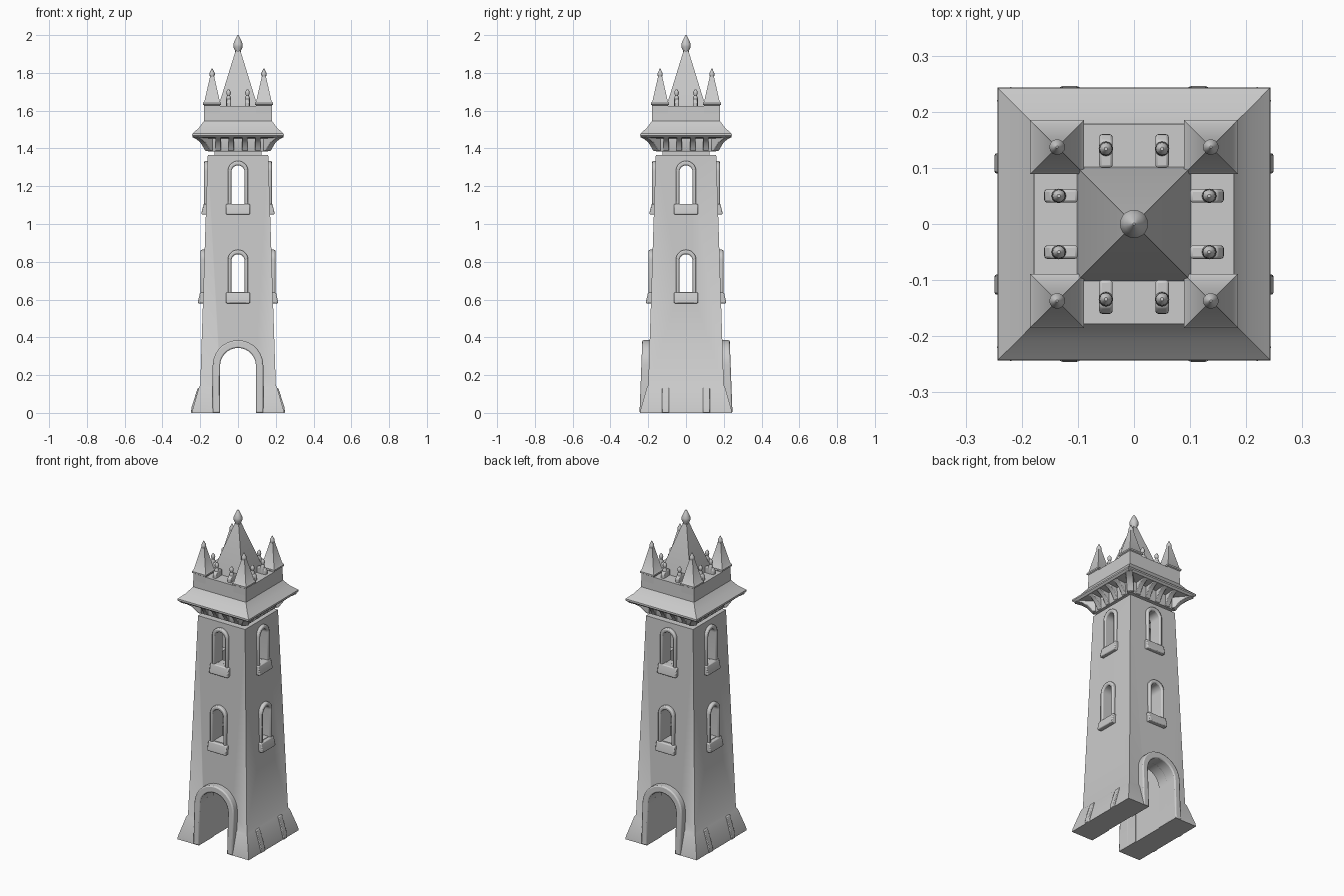
import bpy, bmesh, math
from mathutils import Matrix

if "Cube" in bpy.data.objects:
    bpy.data.objects.remove(bpy.data.objects["Cube"])


def build(name, verts, faces, turn=0.0, bevel=0.0):
    bm = bmesh.new()
    vs = [bm.verts.new(v) for v in verts]
    for f in faces:
        bm.faces.new([vs[i] for i in f])
    bmesh.ops.recalc_face_normals(bm, faces=bm.faces)
    bm.transform(Matrix.Rotation(turn, 4, 'Z'))
    me = bpy.data.meshes.new(name)
    bm.to_mesh(me)
    bm.free()
    ob = bpy.data.objects.new(name, me)
    bpy.context.collection.objects.link(ob)
    if bevel:
        m = ob.modifiers.new("soft_edges", 'BEVEL')
        m.width, m.segments, m.limit_method = bevel, 2, 'ANGLE'
    return ob


def loft(name, rings, n=4, at=(0, 0), bevel=0.0):
    """Stack of (half width, z) rings; four sides gives a square section."""
    k, off = (math.sqrt(2), math.pi / 4) if n == 4 else (1, 0)
    verts = [(at[0] + r * k * math.cos(off + 2 * math.pi * i / n),
              at[1] + r * k * math.sin(off + 2 * math.pi * i / n), z)
             for r, z in rings for i in range(n)]
    faces = [(j * n + i, j * n + (i + 1) % n, (j + 1) * n + (i + 1) % n, (j + 1) * n + i)
             for j in range(len(rings) - 1) for i in range(n)]
    last = (len(rings) - 1) * n
    faces += [tuple(range(n)), tuple(range(last, last + n))]
    return build(name, verts, faces, 0, bevel)


def prism(name, pts, y0, y1, turn=0.0, bevel=0.0):
    """Extrude an (x, z) outline along y."""
    n = len(pts)
    verts = [(x, y, z) for y in (y0, y1) for x, z in pts]
    faces = [(i, (i + 1) % n, n + (i + 1) % n, n + i) for i in range(n)]
    faces += [tuple(range(n)), tuple(range(n, 2 * n))]
    return build(name, verts, faces, turn, bevel)


def arch(half, z0, top, n=14):
    pts = [(half, z0)]
    for i in range(n + 1):
        a = math.pi * i / n
        pts.append((half * math.cos(a), top - half + half * math.sin(a)))
    return pts + [(-half, z0)]


def arch_frame(name, inner, outer, front, back, lean, turn):
    verts = []
    for (xi, zi), (xo, zo) in zip(inner, outer):
        verts += [(xi, -front + lean * zi, zi), (xo, -front + lean * zo, zo),
                  (xo, -back, zo), (xi, -back, zi)]
    n = len(inner)
    faces = [(4 * j + i, 4 * j + (i + 1) % 4, 4 * j + 4 + (i + 1) % 4, 4 * j + 4 + i)
             for j in range(n - 1) for i in range(4)]
    faces += [(0, 1, 2, 3), tuple(range(4 * n - 4, 4 * n))]
    return build(name, verts, faces, turn, 0.007)


QUARTERS = [i * math.pi / 2 for i in range(4)]

# tapered shaft with flared plinth
shaft = loft("tower_shaft", [(0.243, 0), (0.24, 0.02), (0.207, 0.135), (0.2, 0.145), (0.16, 1.365)])

# openings: hollow core, through passage, two tiers of windows
cutters = [loft("core_cutter", [(0.1, -0.1), (0.1, 1.34)]),
           prism("door_cutter", arch(0.096, -0.05, 0.345), -0.4, 0.4)]
for z0, top in ((0.64, 0.84), (1.105, 1.31)):
    for turn in QUARTERS[:2]:
        cutters.append(prism("window_cutter", arch(0.035, z0, top), -0.4, 0.4, turn))
bpy.context.view_layer.objects.active = shaft
for c in cutters:
    m = shaft.modifiers.new("cut", 'BOOLEAN')
    m.operation, m.solver, m.object = 'DIFFERENCE', 'EXACT', c
    bpy.ops.object.modifier_apply(modifier=m.name)
for c in cutters:
    bpy.data.objects.remove(c)

# door surrounds front and back
for turn in (0, math.pi):
    arch_frame("door_surround", arch(0.095, 0, 0.344), arch(0.134, 0, 0.385), 0.246, 0.16, 0.038, turn)

# window surrounds and sills on all four faces
for z0, top, front, sill_z in ((0.63, 0.84, 0.198, 0.58), (1.095, 1.31, 0.179, 1.05)):
    for turn in QUARTERS:
        arch_frame("window_surround", arch(0.035, z0, top), arch(0.054, z0, top + 0.024),
                   front, 0.14, 0, turn)
        prism("window_sill", [(front + 0.014, sill_z), (front + 0.014, sill_z + 0.012),
                              (front + 0.003, sill_z + 0.057), (0.14, sill_z + 0.057),
                              (0.14, sill_z)], -0.063, 0.063, turn, 0.005)

# raised ribs on the plinth sides
for turn in (0, math.pi):
    for y in (-0.108, 0.108):
        prism("plinth_rib", [(0.18, 0), (0.249, 0), (0.246, 0.03), (0.213, 0.132), (0.18, 0.138)],
              y - 0.018, y + 0.018, turn, 0.004)

# recessed neck and cap with overhanging eave
loft("neck", [(0.125, 1.35), (0.125, 1.40)])
loft("cap", [(0.157, 1.383), (0.162, 1.395), (0.164, 1.452), (0.232, 1.458), (0.243, 1.468),
             (0.242, 1.478), (0.208, 1.508), (0.18, 1.545), (0.178, 1.625)])

# curved corbels under the eave, with one on each diagonal
corbel = [(0.15, 1.385), (0.163, 1.388), (0.172, 1.405), (0.186, 1.428),
          (0.207, 1.447), (0.236, 1.462), (0.15, 1.462)]
for turn in QUARTERS:
    for y in (-0.105, -0.036, 0.036, 0.105):
        prism("corbel", corbel, y - 0.015, y + 0.015, turn, 0.003)
    prism("corner_corbel", [(x * 1.4, z) for x, z in corbel], -0.02, 0.02, turn + math.pi / 4, 0.003)

# central spire and finial
loft("spire", [(0.103, 1.61), (0.1, 1.635), (0.012, 1.92)])
loft("spire_finial", [(0.012, 1.895), (0.016, 1.92), (0.025, 1.938), (0.025, 1.953),
                      (0.017, 1.972), (0.009, 1.988), (0.002, 2.0)], 20)

# corner turrets
for sx in (-1, 1):
    for sy in (-1, 1):
        at = (sx * 0.137, sy * 0.137)
        loft("corner_turret", [(0.042, 1.56), (0.042, 1.628), (0.048, 1.632), (0.048, 1.641),
                               (0.041, 1.648), (0.01, 1.785)], 4, at)
        loft("turret_finial", [(0.008, 1.77), (0.014, 1.788), (0.014, 1.798),
                               (0.007, 1.812), (0.002, 1.823)], 14, at)

# parapet merlons with small pinnacles between the turrets
for turn in QUARTERS:
    for y in (-0.05, 0.05):
        prism("merlon", [(0.1, 1.61), (0.16, 1.61), (0.16, 1.645), (0.148, 1.662), (0.1, 1.662)],
              y - 0.012, y + 0.012, turn, 0.005)
        c, s = math.cos(turn), math.sin(turn)
        loft("merlon_pinnacle", [(0.013, 1.62), (0.013, 1.668), (0.008, 1.68), (0.012, 1.692),
                                 (0.011, 1.702), (0.003, 1.713)], 12,
             (0.134 * c - y * s, 0.134 * s + y * c))

bpy.ops.object.select_all(action='SELECT')
bpy.ops.object.shade_smooth_by_angle(angle=math.radians(35))
